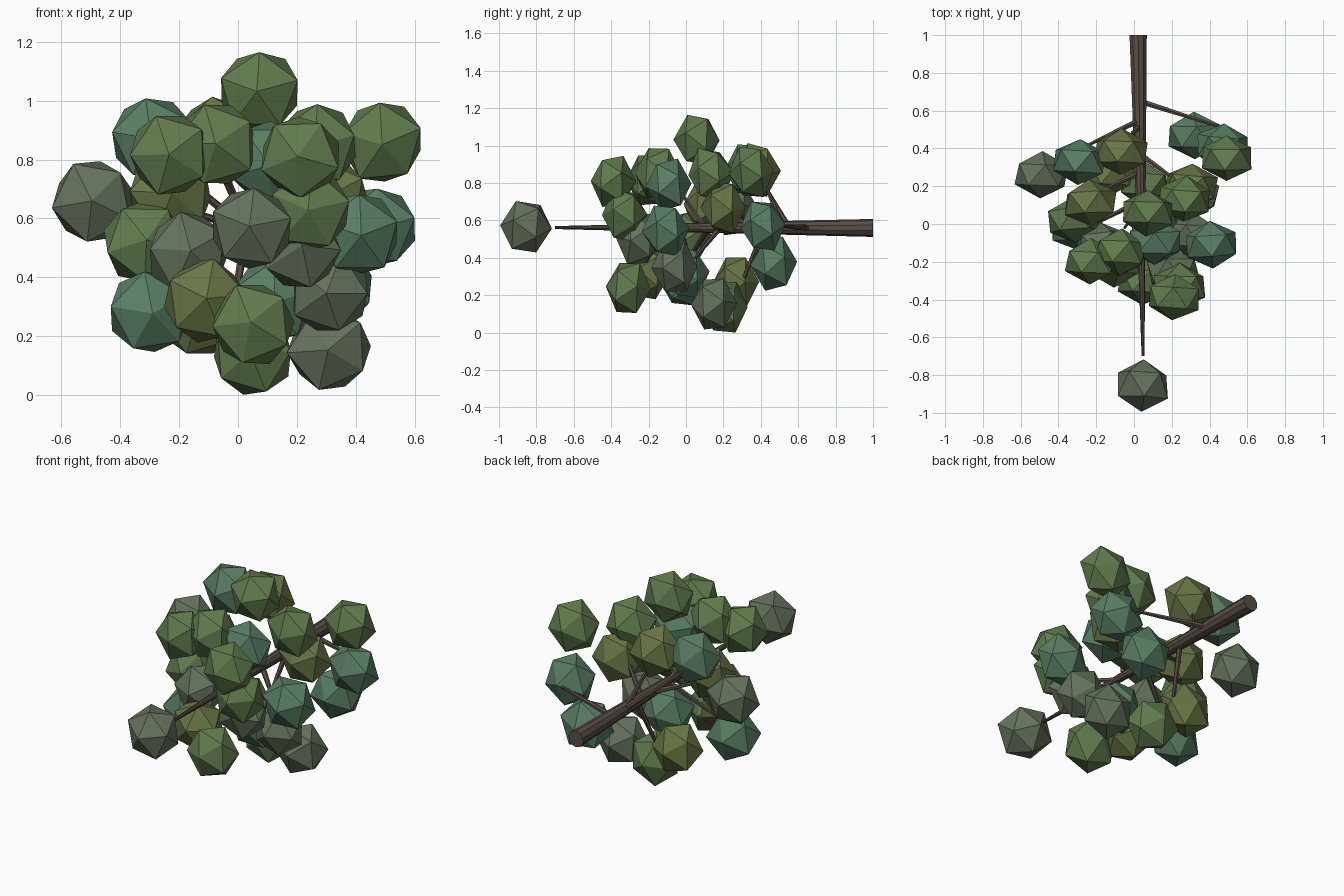
import bpy, bmesh, math, random
from mathutils import Vector, Matrix, Euler

if "Cube" in bpy.data.objects:
    bpy.data.objects.remove(bpy.data.objects["Cube"])

random.seed(4)


def material(name, rgb):
    m = bpy.data.materials.new(name)
    m.diffuse_color = (*rgb, 1)
    m.use_nodes = True
    m.node_tree.nodes["Principled BSDF"].inputs["Base Color"].default_value = m.diffuse_color
    return m


BARK = material("bark", (0.10, 0.075, 0.06))
SHADES = {
    "green": material("leaf_green", (0.12, 0.20, 0.075)),
    "olive": material("leaf_olive", (0.14, 0.18, 0.06)),
    "teal": material("leaf_teal", (0.10, 0.21, 0.13)),
    "grey": material("leaf_grey", (0.13, 0.17, 0.11)),
}


def add_object(name, bm, mat):
    mesh = bpy.data.meshes.new(name)
    bm.to_mesh(mesh)
    bm.free()
    mesh.materials.append(mat)
    bpy.context.collection.objects.link(bpy.data.objects.new(name, mesh))


def limb(name, a, b, r1, r2, sides):
    a, b = Vector(a), Vector(b)
    d = b - a
    bm = bmesh.new()
    bmesh.ops.create_cone(bm, cap_ends=True, segments=sides, radius1=r1, radius2=r2, depth=d.length)
    rot = d.to_track_quat('Z', 'Y').to_matrix().to_4x4()
    bm.transform(Matrix.Translation((a + b) / 2) @ rot)
    add_object(name, bm, BARK)


def leaf_clump(i, x, y, z, shade, polar=0.123):
    # faceted icosahedron with its pole along the trunk direction
    bm = bmesh.new()
    bmesh.ops.create_icosphere(bm, subdivisions=1, radius=1)
    spin = Matrix.Rotation(random.uniform(0, math.tau), 4, 'Z')
    for v in bm.verts:
        v.co = spin @ v.co
        v.co *= random.uniform(0.96, 1.04)
        v.co = Vector((v.co.x * 0.154, v.co.y * 0.154, v.co.z * polar))
    tilt = Euler((math.pi / 2 + random.uniform(-.08, .08), 0, random.uniform(-.08, .08))).to_matrix().to_4x4()
    bm.transform(Matrix.Translation((x, y, z)) @ tilt)
    add_object(f"leaf_clump_{i:02d}", bm, SHADES[shade])


# Trunk lying along y
limb("trunk", (0.022, 1.0, 0.56), (0.048, -0.70, 0.562), 0.048, 0.008, 10)

# Side branches: start, end
branches = [
    ((0.03, 0.65, 0.56), (0.47, 0.51, 0.57)),
    ((0.03, 0.55, 0.56), (-0.28, 0.40, 0.82)),
    ((0.03, 0.52, 0.56), (-0.06, 0.42, 0.80)),
    ((0.03, 0.42, 0.56), (-0.03, 0.28, 0.22)),
    ((0.03, 0.37, 0.56), (0.28, 0.19, 0.72)),
    ((0.03, 0.27, 0.56), (-0.21, 0.16, 0.64)),
    ((0.03, 0.18, 0.56), (0.22, 0.05, 0.40)),
    ((0.03, 0.12, 0.56), (-0.25, -0.02, 0.34)),
    ((0.04, 0.10, 0.56), (-0.05, -0.02, 0.74)),
    ((0.04, -0.10, 0.56), (0.20, -0.22, 0.55)),
]
for i, (a, b) in enumerate(branches):
    limb(f"branch_{i:02d}", a, b, 0.017, 0.008, 6)

# Foliage: position and shade
clumps = [
    (0.045, -0.855, 0.565, "grey", 0.143),
    (-0.49, 0.26, 0.66, "grey"),
    (-0.29, 0.33, 0.87, "teal"),
    (-0.23, -0.20, 0.82, "green"),
    (0.21, -0.39, 0.81, "green"),
    (-0.07, -0.15, 0.85, "green"),
    (0.07, 0.06, 1.03, "green"),
    (0.49, 0.35, 0.86, "green"),
    (0.47, 0.41, 0.57, "teal"),
    (0.41, -0.11, 0.55, "teal"),
    (0.32, 0.47, 0.37, "teal"),
    (0.27, 0.13, 0.85, "green"),
    (0.30, 0.20, 0.67, "olive"),
    (0.24, -0.33, 0.63, "green"),
    (0.21, -0.25, 0.50, "grey"),
    (0.31, -0.06, 0.35, "grey"),
    (0.31, 0.15, 0.155, "grey"),
    (0.05, -0.31, 0.24, "green"),
    (0.05, 0.21, 0.14, "green"),
    (-0.11, -0.21, 0.32, "olive"),
    (-0.30, -0.02, 0.28, "teal"),
    (-0.13, 0.27, 0.27, "olive"),
    (-0.07, 0.38, 0.87, "olive"),
    (-0.32, 0.02, 0.52, "green"),
    (-0.23, 0.11, 0.68, "olive"),
    (-0.17, -0.11, 0.48, "grey"),
    (0.11, -0.09, 0.79, "teal"),
    (0.12, 0.00, 0.32, "teal"),
]
for i, c in enumerate(clumps):
    leaf_clump(i, *c)
